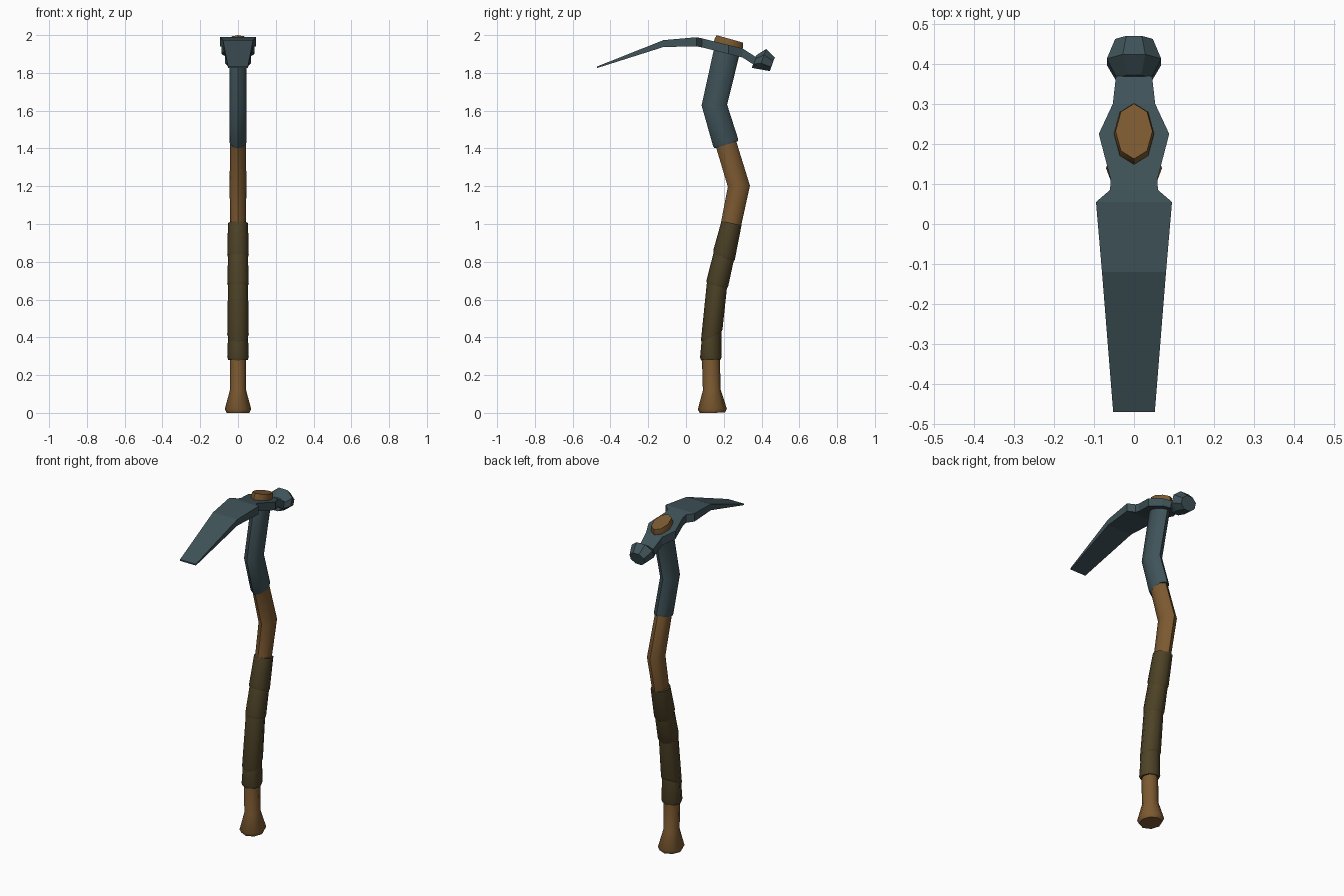
import bpy
import bmesh
from math import cos, sin, pi, radians

cube = bpy.data.objects.get("Cube")
if cube:
    bpy.data.objects.remove(cube)


def material(name, *rgb):
    mat = bpy.data.materials.new(name)
    mat.use_nodes = True
    mat.diffuse_color = (*rgb, 1)
    shader = mat.node_tree.nodes["Principled BSDF"]
    shader.inputs["Base Color"].default_value = mat.diffuse_color
    return mat


steel = material("blue grey steel", 0.05, 0.086, 0.1)
wood = material("brown wood", 0.2, 0.1, 0.03)
leather = material("dark leather", 0.075, 0.055, 0.02)


def along(path, position):
    """Straight-line interpolation through (position, value) pairs."""
    for (start, first), (end, last) in zip(path, path[1:]):
        if position <= end:
            break
    return first + (last - first) * (position - start) / (end - start)


def loft(name, sections, mat, sides=8, corner_phase=0.0):
    """Skin closed rings; each section is y, z, half width and a depth vector in y and z."""
    bm = bmesh.new()
    rings = []
    for y, z, width, depth_y, depth_z in sections:
        ring = []
        for side in range(sides):
            angle = corner_phase + side * 2 * pi / sides
            across, deep = [turn(angle) / cos(corner_phase) for turn in (cos, sin)]
            ring.append(bm.verts.new((width * across, y + depth_y * deep, z + depth_z * deep)))
        rings.append(ring)
    for low, high in zip(rings, rings[1:]):
        for side in range(sides):
            previous = side - 1
            bm.faces.new((low[previous], low[side], high[side], high[previous]))
    bm.faces.new(rings[0])
    bm.faces.new(rings[-1])
    bmesh.ops.recalc_face_normals(bm, faces=bm.faces[:])
    mesh = bpy.data.meshes.new(name)
    bm.to_mesh(mesh)
    bm.free()
    mesh.materials.append(mat)
    obj = bpy.data.objects.new(name, mesh)
    bpy.context.collection.objects.link(obj)
    return obj


# Curved centre line of the handle: height, then depth
spine = [(0, 0.14), (0.35, 0.13), (0.66, 0.16), (1, 0.24),
         (1.2, 0.28), (1.43, 0.21), (1.63, 0.15), (1.93, 0.22)]


def tube(name, rings, mat, depth_ratio, leans=None):
    """Smooth oval tube on the centre line; each ring is a height and a half width."""
    sections = []
    leans = leans or [0] * len(rings)
    for (height, width), lean in zip(rings, leans):
        step = 0.05
        slope = (along(spine, height + step) - along(spine, height - step)) / (2 * step)
        depth = width * depth_ratio
        sections.append((along(spine, height), height, width, depth, depth * (lean - slope)))
    obj = loft(name, sections, mat)
    bpy.ops.object.select_all(action='DESELECT')
    obj.select_set(True)
    bpy.context.view_layer.objects.active = obj
    bpy.ops.object.shade_smooth_by_angle(angle=radians(50))


# Wooden handle: flared grip, thicker bend, and the end showing through the eye
grip = 0.043
tube("handle_grip", [(0, 0.06), (0.02, 0.07), (0.12, grip), (0.35, grip),
                     (0.66, grip), (0.9, grip)], wood, 1.1)
tube("handle_bend", [(0.95, 0.04), (1.2, 0.045), (1.44, 0.041)], wood, 1.3)
tube("handle_end", [(1.93, 0.05), (1.96, 0.05), (1.98, 0.046)], wood, 1.5, [-0.05] * 3)

# Overlapping leather wraps between slanted edges: height, then extra slant
edges = [(0.28, 0), (0.4, 0.6), (0.67, -0.1), (0.82, -0.2), (1, 0)]
for (bottom, bottom_lean), (top, top_lean) in zip(edges, edges[1:]):
    rings = [(bottom, 0.052), (bottom + 0.015, 0.057), (top + 0.005, 0.053)]
    tube("leather_wrap", rings, leather, 1, [bottom_lean, bottom_lean, top_lean])

# Bent metal sleeve between handle and head
tube("sleeve", [(1.42, 0.041), (1.43, 0.044), (1.63, 0.045), (1.92, 0.045)], steel, 1.5)

# Head plate: adze blade, shoulders, eye and neck, thinning towards the cutting edge
ridge = [(-0.47, 1.83), (-0.12, 1.955), (0.06, 1.965), (0.3, 1.905), (0.37, 1.86)]
outline = [(-0.47, 0.052), (-0.12, 0.08), (0.055, 0.095), (0.085, 0.06),
           (0.11, 0.058), (0.225, 0.088), (0.3, 0.053), (0.37, 0.045)]
plate = []
for y, width in outline:
    thickness = min(0.024, 0.023 + 0.04 * y)
    plate.append((y, along(ridge, y), width, 0, thickness))
loft("adze_head", plate, steel, sides=4, corner_phase=pi / 4)

# Octagonal hammer poll, tilted to follow the head
poll = [(0.36, 1.86, 0.043), (0.405, 1.873, 0.068), (0.457, 1.846, 0.047)]
loft("hammer_poll", [(y, z, width, width * 0.28, width * 0.78) for y, z, width in poll],
     steel, corner_phase=pi / 8)
